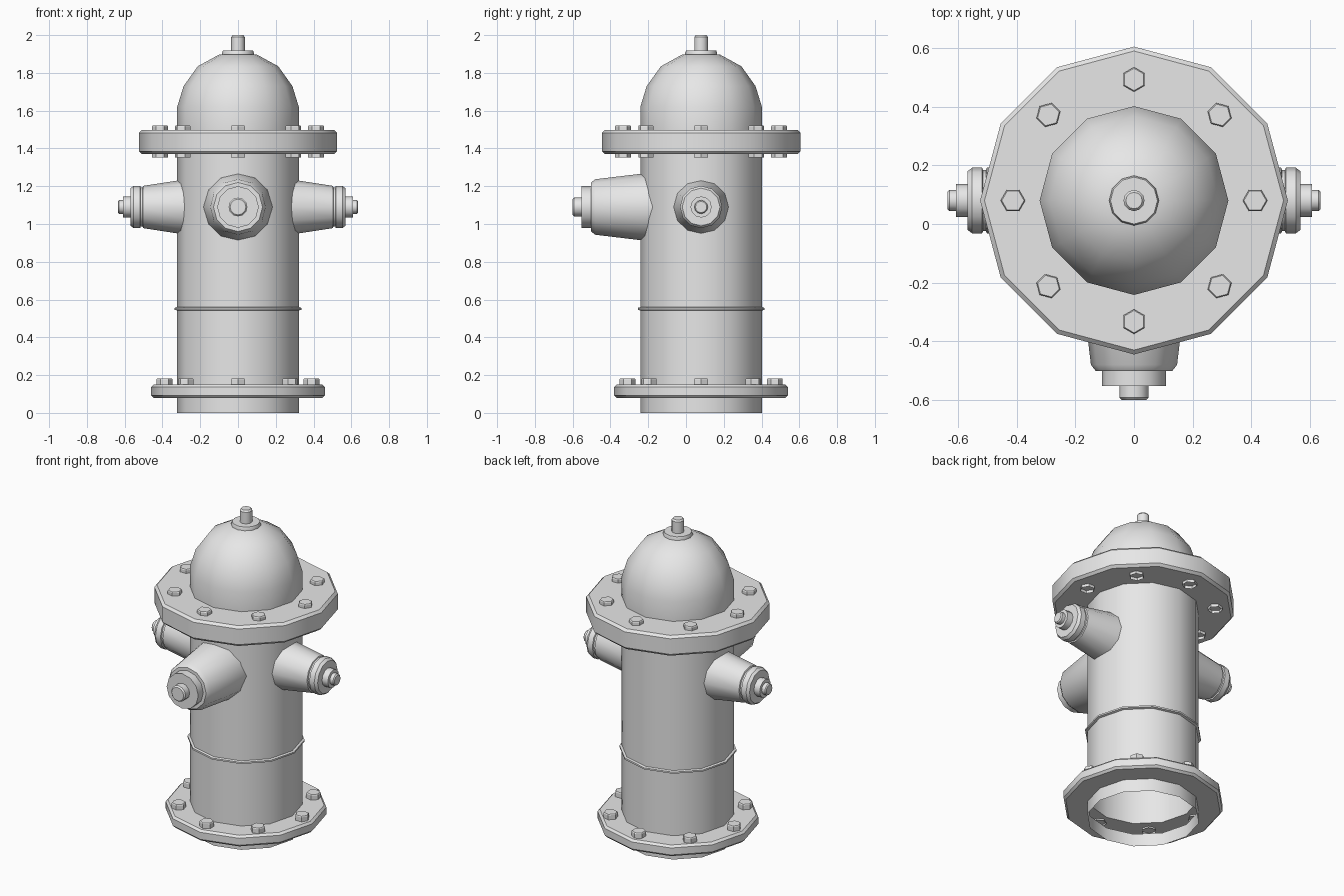
import bpy, bmesh, math
from mathutils import Matrix, Vector

if "Cube" in bpy.data.objects:
    bpy.data.objects.remove(bpy.data.objects["Cube"])

AXIS_Y = 0.08      # the barrel stands slightly behind the centre
NOZZLE_Z = 1.09

iron = bpy.data.materials.new("grey_iron")
iron.use_nodes = True
GREY = (0.8, 0.8, 0.8, 1)
iron.diffuse_color = GREY
iron.node_tree.nodes["Principled BSDF"].inputs["Base Color"].default_value = GREY


def lathe(name, profile, matrix, sides=12):
    """Spin (radius, height) points around local z; radius 0 closes the end."""
    bm = bmesh.new()
    rings = []
    for r, h in profile:
        count = sides if r > 0 else 1
        rings.append([bm.verts.new((r * math.cos(math.tau * i / sides),
                                    r * math.sin(math.tau * i / sides), h))
                      for i in range(count)])
    for a, b in zip(rings, rings[1:]):
        if len(b) == 1:
            bm.faces.new(a)
            bm.verts.remove(b[0])
            continue
        for i in range(sides):
            j = (i + 1) % sides
            bm.faces.new((a[i], a[j], b[j], b[i]))
    bm.normal_update()
    mesh = bpy.data.meshes.new(name)
    bm.to_mesh(mesh)
    bm.free()
    mesh.materials.append(iron)
    obj = bpy.data.objects.new(name, mesh)
    obj.matrix_world = matrix
    bpy.context.collection.objects.link(obj)
    bpy.ops.object.select_all(action='DESELECT')
    obj.select_set(True)
    bpy.context.view_layer.objects.active = obj
    bpy.ops.object.shade_smooth_by_angle(angle=math.radians(31))
    return obj


def flange(radius, inner, low, high, bevel):
    """Profile of a bevelled collar growing out of a barrel."""
    return [(inner, low), (radius - bevel, low), (radius, low + bevel),
            (radius, high - bevel), (radius - bevel, high), (inner, high)]


upright = Matrix.Translation((0, AXIS_Y, 0))
R = 0.322

# Hollow barrel, open below, with both flanges and the dome in one skin
profile = [(R, 0)]
profile += flange(0.46, R, 0.08, 0.15, 0.013)
profile += [(R, 0.542), (R + 0.013, 0.546), (R + 0.013, 0.556), (R, 0.56)]
profile += flange(0.525, R, 1.37, 1.498, 0.015)
profile += [(R, 1.62), (0.288, 1.73), (0.213, 1.835), (0.1, 1.897), (0, 1.897)]
lathe("barrel_and_dome", profile, upright)

# Operating nut on the dome
lathe("dome_washer", [(0.085, 1.89), (0.085, 1.904), (0.08, 1.918), (0, 1.918)], upright)
lathe("dome_stem", [(0.036, 1.91), (0.036, 1.99), (0.028, 2.0), (0, 2.0)], upright)


def nozzle(name, direction, parts):
    turn = Vector(direction).to_track_quat('Z', 'Y').to_matrix().to_4x4()
    place = Matrix.Translation((0, AXIS_Y, NOZZLE_Z)) @ turn
    for part, points in parts.items():
        lathe(name + "_" + part, points, place)


# Large outlet at the front
nozzle("front_outlet", (0, -1, 0), {
    "cone": [(0.184, 0.25), (0.147, 0.56), (0.13, 0.582), (0, 0.582)],
    "cap": [(0.11, 0.57), (0.11, 0.632), (0, 0.632)],
    "nut": [(0.05, 0.62), (0.05, 0.672), (0.042, 0.68), (0, 0.68)],
})

# Smaller outlets on both sides
side_parts = {
    "cone": [(0.149, 0.26), (0.112, 0.502), (0.104, 0.505), (0.104, 0.515),
             (0.112, 0.518), (0.112, 0.552), (0.1, 0.568), (0, 0.568)],
    "cap": [(0.056, 0.56), (0.056, 0.608), (0, 0.608)],
    "nut": [(0.036, 0.6), (0.036, 0.63), (0.03, 0.636), (0, 0.636)],
}
nozzle("left_outlet", (1, 0, 0), side_parts)
nozzle("right_outlet", (-1, 0, 0), side_parts)


# Rings of eight hexagonal bolts, open underneath
def bolt_ring(name, radius, low, high):
    for k in range(8):
        place = (upright @ Matrix.Rotation(math.tau * k / 8, 4, 'Z')
                 @ Matrix.Translation((radius, 0, 0)))
        lathe(f"{name}_{k + 1}", [(0.042, low), (0.042, high - 0.005),
                                  (0.038, high), (0, high)], place, 6)


bolt_ring("upper_bolt", 0.413, 1.352, 1.522)
bolt_ring("lower_bolt", 0.39, 0.14, 0.183)
